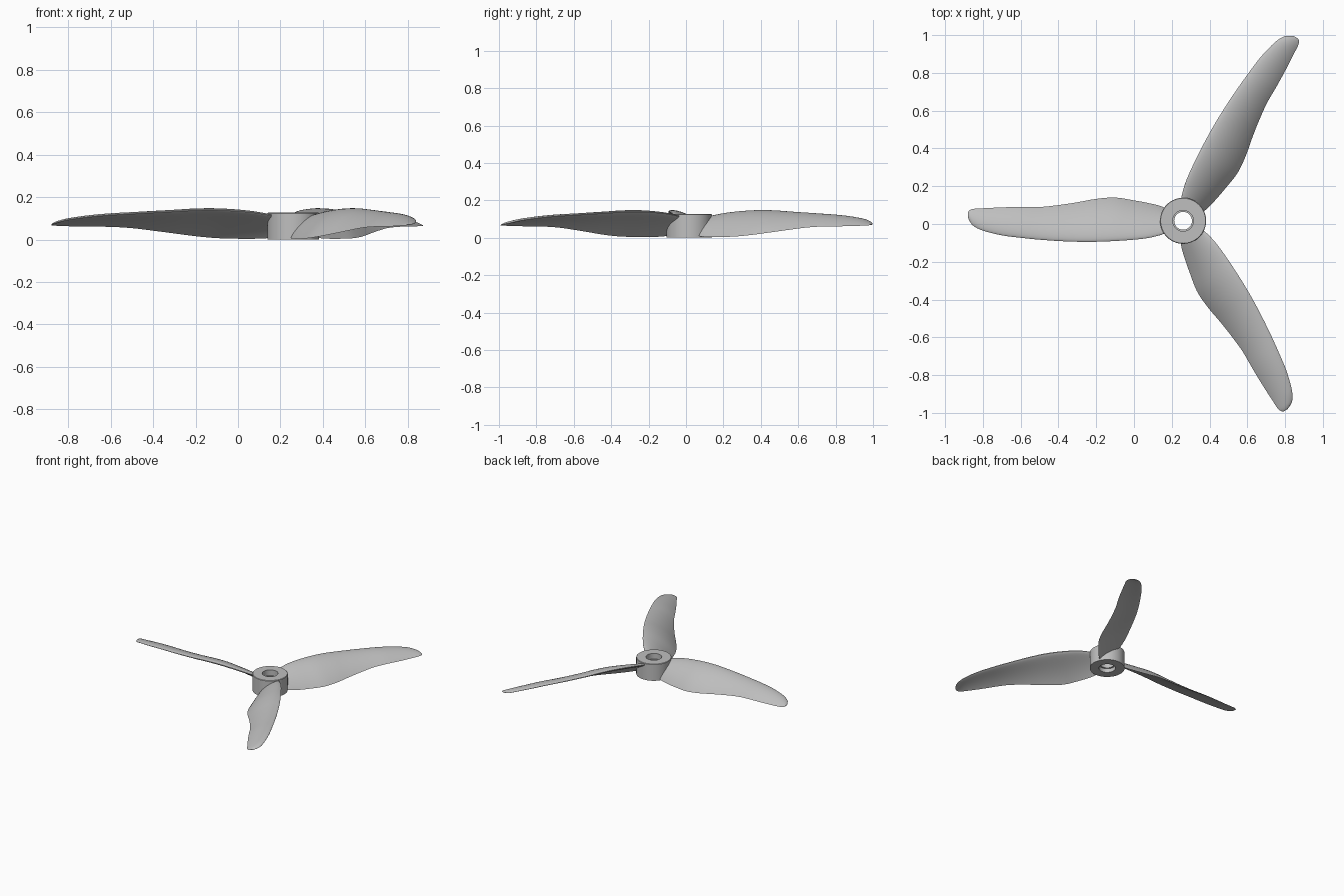
import bpy, bmesh, math
from mathutils import Vector

cube = bpy.data.objects.get("Cube")
if cube:
    bpy.data.objects.remove(cube, do_unlink=True)

CENTRE = Vector((0.26, 0.017, 0))

grey = bpy.data.materials.new("light grey plastic")
grey.use_nodes = True
colour = (0.52, 0.52, 0.52, 1)
grey.diffuse_color = colour
grey.node_tree.nodes["Principled BSDF"].inputs["Base Color"].default_value = colour


def finish_mesh(bm, name):
    bmesh.ops.recalc_face_normals(bm, faces=bm.faces)
    mesh = bpy.data.meshes.new(name)
    bm.to_mesh(mesh)
    bm.free()
    mesh.materials.append(grey)
    return mesh


def add_object(mesh, name, angle=0):
    obj = bpy.data.objects.new(name, mesh)
    bpy.context.collection.objects.link(obj)
    obj.location = CENTRE
    obj.rotation_euler.z = angle
    return obj


def loft(bm, rings, closed=False):
    count = len(rings[0])
    pairs = list(zip(rings, rings[1:]))
    if closed:
        pairs.append((rings[-1], rings[0]))
    for a, b in pairs:
        for i in range(count):
            j = (i + 1) % count
            bm.faces.new((a[i], a[j], b[j], b[i]))


def smooth_rows(rows, steps):
    """Catmull-Rom interpolation of every column in the table."""
    rows = [Vector(r) for r in rows]
    padded = [2 * rows[0] - rows[1]] + rows + [2 * rows[-1] - rows[-2]]
    out = []
    for p, a, b, n in zip(padded, padded[1:], padded[2:], padded[3:]):
        for k in range(steps):
            t = k / steps
            out.append(a + (b - p) * t / 2 + (2 * p - 5 * a + 4 * b - n) * t * t / 2
                       + (3 * a - p - 3 * b + n) * t ** 3 / 2)
    return out + [rows[-1]]


# Blade stations: radius, leading offset, trailing offset, leading z, trailing z
stations = [
    (.07, .05, -.05, .11, .02),
    (.11, .072, -.075, .118, .008),
    (.18, .09, -.093, .13, .004),
    (.26, .10, -.108, .138, .004),
    (.36, .107, -.123, .143, .007),
    (.46, .111, -.116, .142, .016),
    (.56, .111, -.098, .136, .029),
    (.66, .107, -.083, .13, .042),
    (.76, .10, -.073, .124, .054),
    (.86, .09, -.073, .118, .06),
    (.96, .077, -.071, .109, .061),
    (1.06, .052, -.066, .095, .063),
    (1.11, .027, -.063, .082, .065),
    (1.13, .002, -.056, .075, .066),
    (1.14, -.02, -.044, .07, .067),
]


def section(station, half=16):
    """Cambered airfoil ring, rounded at the leading edge."""
    radius, y_lead, y_trail, z_lead, z_trail = station
    lead = Vector((radius, y_lead, z_lead))
    chord = Vector((radius, y_trail, z_trail)) - lead
    size = chord.length
    normal = Vector((0, -chord.z, chord.y)).normalized()
    if normal.z < 0:
        normal.negate()
    points = []
    for k in range(2 * half):
        angle = math.pi * k / half
        s = (1 - math.cos(angle)) / 2
        side = 1 if k <= half else -1
        thick = 0.6 * (.2969 * math.sqrt(s) - .126 * s - .3516 * s ** 2
                       + .2843 * s ** 3 - .1036 * s ** 4)
        thick += .008 * s * (1 - s)
        camber = .07 * 4 * s * (1 - s)
        points.append(lead + chord * s + normal * size * (camber + side * thick))
    return points


bm = bmesh.new()
rings = [[bm.verts.new(p) for p in section(row)] for row in smooth_rows(stations, 4)]
loft(bm, rings)
bm.faces.new(rings[0])
bm.faces.new(rings[-1])
blade_mesh = finish_mesh(bm, "blade")
blade_names = ("right_blade", "front_left_blade", "back_left_blade")
blades = [add_object(blade_mesh, name, math.pi * (1 + 2 * i / 3))
          for i, name in enumerate(blade_names)]

# Hub: turned ring with a stepped bore
profile = [(.122, 0), (.122, .124), (.119, .127), (.055, .127),
           (.055, .085), (.047, .085), (.047, .03), (.058, .03), (.058, 0)]
SIDES = 64
bm = bmesh.new()
rings = []
for i in range(SIDES):
    a = math.tau * i / SIDES
    rings.append([bm.verts.new((r * math.cos(a), r * math.sin(a), z)) for r, z in profile])
loft(bm, rings, closed=True)
hub = add_object(finish_mesh(bm, "hub"), "hub")

# Smooth shading with crisp hub edges
bpy.ops.object.select_all(action='DESELECT')
for obj in [hub, blades[0]]:
    obj.select_set(True)
bpy.context.view_layer.objects.active = hub
bpy.ops.object.shade_smooth_by_angle(angle=math.radians(35))
